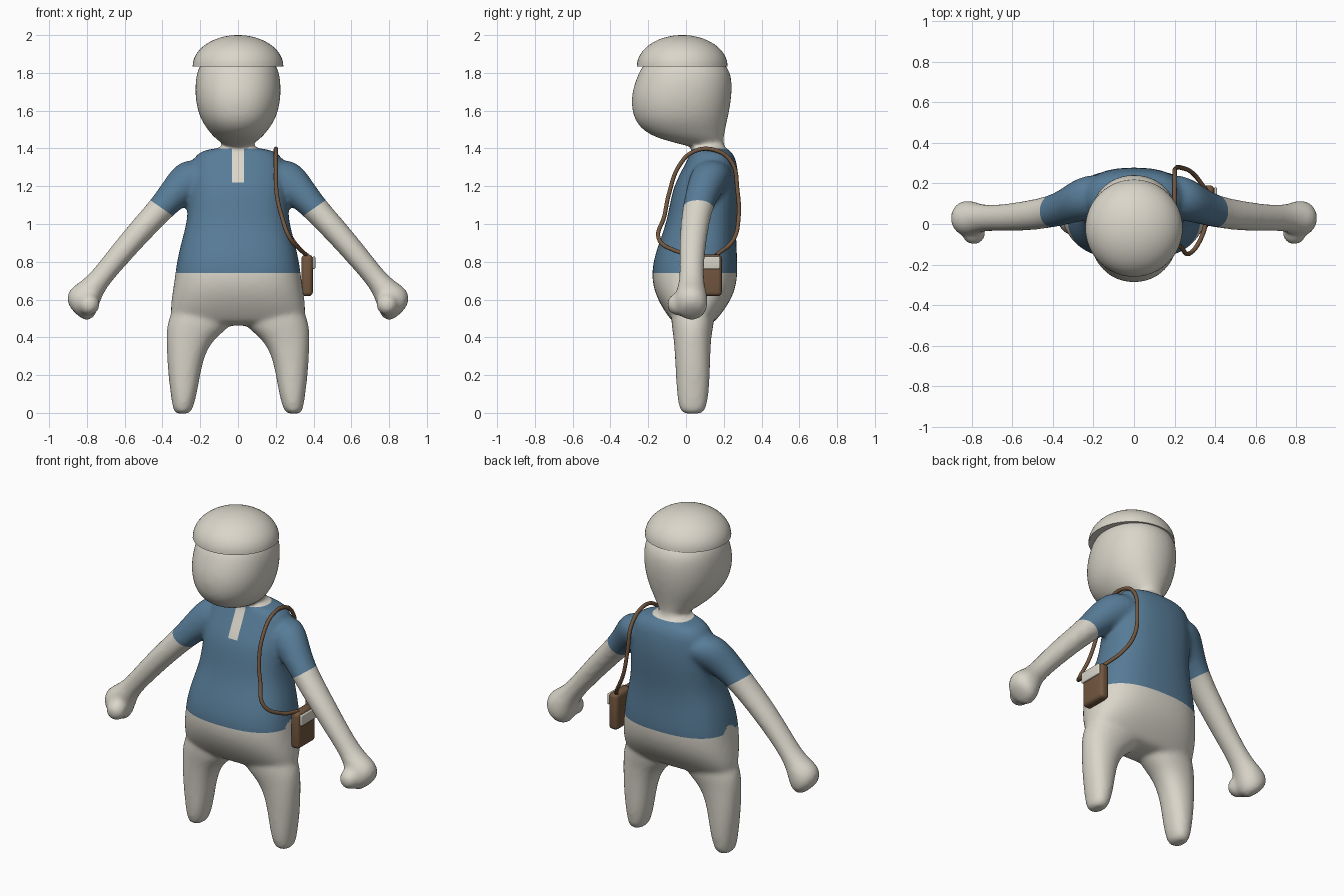
import bpy, bmesh, math
from mathutils import Vector, Matrix

start = bpy.data.objects.get("Cube")
if start:
    bpy.data.objects.remove(start)


def material(name, rgb):
    m = bpy.data.materials.new(name)
    m.use_nodes = True
    colour = (*rgb, 1)
    m.diffuse_color = colour
    m.node_tree.nodes["Principled BSDF"].inputs["Base Color"].default_value = colour
    return m


cream = material("cream", (0.70, 0.67, 0.59))
blue = material("shirt blue", (0.095, 0.20, 0.31))
brown = material("leather brown", (0.17, 0.095, 0.05))


def finish(name, bm, mats, angle=60):
    mesh = bpy.data.meshes.new(name)
    bmesh.ops.recalc_face_normals(bm, faces=bm.faces)
    bm.to_mesh(mesh)
    bm.free()
    obj = bpy.data.objects.new(name, mesh)
    bpy.context.collection.objects.link(obj)
    for m in mats:
        mesh.materials.append(m)
    bpy.ops.object.select_all(action='DESELECT')
    obj.select_set(True)
    bpy.context.view_layer.objects.active = obj
    bpy.ops.object.shade_smooth_by_angle(angle=math.radians(angle))
    return obj


def loft(bm, sections, u, power=2.0, count=20):
    """Closed tube through (centre, radius along u, radius along y)."""
    rings = []
    for c, ra, rb in sections:
        ring = []
        for i in range(count):
            a = math.tau * i / count
            ca, sa = math.cos(a), math.sin(a)
            p = Vector(c) + u * math.copysign(abs(ca) ** (2 / power), ca) * ra
            p.y += math.copysign(abs(sa) ** (2 / power), sa) * rb
            ring.append(bm.verts.new(p))
        rings.append(ring)
    for r, s in zip(rings, rings[1:]):
        for i in range(count):
            j = (i + 1) % count
            bm.faces.new((r[i], r[j], s[j], s[i]))
    bm.faces.new(rings[0][::-1])
    bm.faces.new(rings[-1])


bm = bmesh.new()
X = Vector((1, 0, 0))


def upright(rows):
    return [((0, (f + b) / 2, z), w, (b - f) / 2) for z, w, f, b in rows]


# Torso and neck: height, half width, front, back
loft(bm, upright([
    (0.46, 0.33, -0.05, 0.13), (0.5, 0.365, -0.09, 0.17), (0.6, 0.357, -0.155, 0.245),
    (0.7, 0.34, -0.185, 0.275), (0.8, 0.328, -0.178, 0.275), (0.9, 0.305, -0.145, 0.268),
    (1.0, 0.275, -0.108, 0.268), (1.1, 0.268, -0.088, 0.277), (1.2, 0.265, -0.068, 0.282),
    (1.3, 0.25, -0.015, 0.275), (1.36, 0.235, 0.015, 0.26), (1.395, 0.18, 0.03, 0.23),
    (1.4, 0.09, 0.035, 0.205), (1.43, 0.072, 0.03, 0.2), (1.5, 0.06, 0.04, 0.19)]), X, 2.5)

# Head
loft(bm, upright([
    (1.405, 0.05, 0.03, 0.19), (1.43, 0.09, -0.06, 0.2), (1.46, 0.13, -0.17, 0.203),
    (1.5, 0.163, -0.235, 0.21), (1.55, 0.198, -0.275, 0.222), (1.62, 0.222, -0.293, 0.237),
    (1.7, 0.231, -0.29, 0.247), (1.78, 0.226, -0.262, 0.245), (1.84, 0.208, -0.235, 0.22),
    (1.9, 0.15, -0.16, 0.14)]), X, 2.15)

for side in (1, -1):
    # Legs: height, inner x, outer x, front, back
    legs = [(-0.006, 0.265, 0.325, -0.01, 0.08), (0.012, 0.24, 0.345, -0.035, 0.105),
            (0.1, 0.217, 0.357, -0.05, 0.122), (0.2, 0.2, 0.37, -0.054, 0.127),
            (0.3, 0.178, 0.377, -0.06, 0.13), (0.38, 0.135, 0.38, -0.065, 0.133),
            (0.43, 0.075, 0.38, -0.072, 0.14), (0.48, 0.02, 0.375, -0.08, 0.15),
            (0.6, 0.02, 0.33, -0.08, 0.15)]
    loft(bm, [((side * (i + o) / 2, (f + b) / 2, z), (o - i) / 2, (b - f) / 2)
              for z, i, o, f, b in legs], X, 2.2)
    # Arms with hands: x, y, z, thickness in elevation, thickness in depth
    arms = [(0.12, 0.14, 1.28, 0.10, 0.10), (0.23, 0.135, 1.25, 0.122, 0.115),
            (0.32, 0.095, 1.18, 0.09, 0.095), (0.405, 0.06, 1.085, 0.071, 0.08),
            (0.53, 0.04, 0.95, 0.067, 0.075), (0.65, 0.03, 0.81, 0.061, 0.067),
            (0.74, 0.03, 0.70, 0.057, 0.065), (0.785, 0.028, 0.64, 0.075, 0.08),
            (0.82, 0.026, 0.59, 0.1, 0.093), (0.847, 0.03, 0.547, 0.088, 0.08),
            (0.86, 0.03, 0.525, 0.045, 0.045)]
    tilt = Vector((0.72 * side, 0, 0.69))
    loft(bm, [((x * side, y, z), a, b) for x, y, z, a, b in arms], tilt)
    # Thumb
    bmesh.ops.create_uvsphere(bm, u_segments=16, v_segments=10, radius=0.06,
                              matrix=Matrix.Translation((side * 0.79, -0.043, 0.575)))

# Fuse the limbs into one smooth skin
bmesh.ops.recalc_face_normals(bm, faces=bm.faces)
rough = bpy.data.meshes.new("body_rough")
bm.to_mesh(rough)
bm.free()
base = bpy.data.objects.new("body_rough", rough)
bpy.context.collection.objects.link(base)
sub = base.modifiers.new("round", 'SUBSURF')
sub.levels = 2
fuse = base.modifiers.new("fuse", 'REMESH')
fuse.mode = 'VOXEL'
fuse.voxel_size = 0.013
soft = base.modifiers.new("soften", 'SMOOTH')
soft.factor = 0.5
soft.iterations = 8
skin = bpy.data.meshes.new_from_object(base.evaluated_get(bpy.context.evaluated_depsgraph_get()))
bm = bmesh.new()
bm.from_mesh(skin)
bpy.data.objects.remove(base)


def cut(point, normal, where):
    faces = [f for f in bm.faces if where(f.calc_center_median())]
    geom = faces + list({e for f in faces for e in f.edges}) + list({v for f in faces for v in f.verts})
    bmesh.ops.bisect_plane(bm, geom=geom, plane_co=point, plane_no=normal, dist=1e-5)


# Clothing edges cut into the skin
HEM, COLLAR, PLACKET, HALF = 0.74, 1.4, 1.22, 0.031
cuff, cuff_dir = Vector((0.405, 0, 1.085)), Vector((0.57, 0, -0.82))
for z in (HEM, COLLAR):
    cut((0, 0, z), (0, 0, 1), lambda c: abs(c.z - z) < 0.05 and abs(c.x) < 0.5)
for s in (1, -1):
    cut((cuff.x * s, 0, cuff.z), (cuff_dir.x * s, 0, cuff_dir.z),
        lambda c: c.x * s > 0.32 and c.z > 0.95)
    cut((HALF * s, 0, 0), (1, 0, 0), lambda c: PLACKET - 0.05 < c.z < COLLAR + 0.02 and c.y < 0.1)
cut((0, 0, PLACKET), (0, 0, 1), lambda c: abs(c.x) < HALF and abs(c.z - PLACKET) < 0.05 and c.y < 0.1)


def is_shirt(c):
    mirrored = Vector((abs(c.x), 0, c.z))
    bare_arm = mirrored.x > 0.325 and (mirrored - cuff).dot(cuff_dir) > 0
    placket = abs(c.x) < HALF and c.z > PLACKET and c.y < 0.1
    return HEM < c.z < COLLAR and not bare_arm and not placket


for f in bm.faces:
    f.material_index = int(is_shirt(f.calc_center_median()))
finish("body", bm, [cream, blue])

# Domed cap with a flat underside
bm = bmesh.new()
bmesh.ops.create_uvsphere(bm, u_segments=48, v_segments=32, radius=1)
bmesh.ops.bisect_plane(bm, geom=bm.verts[:] + bm.edges[:] + bm.faces[:], plane_co=(0, 0, 0),
                       plane_no=(0, 0, 1), clear_inner=True, dist=1e-4)
bmesh.ops.holes_fill(bm, edges=[e for e in bm.edges if e.is_boundary])
bmesh.ops.transform(bm, verts=bm.verts,
                    matrix=Matrix.Translation((0, -0.02, 1.835)) @ Matrix.Diagonal((0.24, 0.24, 0.165, 1)))
finish("cap", bm, [cream], 40)


def rounded_box(name, centre, size, radius, mat):
    bm = bmesh.new()
    bmesh.ops.create_cube(bm, size=1, matrix=Matrix.Translation(centre) @ Matrix.Diagonal((*size, 1)))
    bmesh.ops.bevel(bm, geom=bm.edges[:], offset=radius, segments=4, profile=0.5, affect='EDGES')
    return finish(name, bm, [mat])


# Shoulder bag hanging at the left hip
rounded_box("bag", (0.366, 0.105, 0.728), (0.06, 0.17, 0.22), 0.022, brown)
rounded_box("bag_flap", (0.402, 0.105, 0.795), (0.014, 0.15, 0.066), 0.006, cream)

# Strap looping over the left shoulder
path = [(0.365, 0.06, 0.835), (0.335, -0.06, 0.86), (0.275, -0.145, 0.925), (0.232, -0.115, 1.04),
        (0.205, -0.09, 1.16), (0.2, -0.035, 1.31), (0.2, 0.04, 1.383), (0.2, 0.15, 1.392),
        (0.2, 0.24, 1.33), (0.205, 0.272, 1.18), (0.23, 0.278, 1.03), (0.29, 0.25, 0.915),
        (0.36, 0.16, 0.835)]
curve = bpy.data.curves.new("bag_strap", 'CURVE')
curve.dimensions = '3D'
curve.bevel_depth = 0.011
curve.bevel_resolution = 3
curve.resolution_u = 8
spline = curve.splines.new('BEZIER')
spline.bezier_points.add(len(path) - 1)
for bp, co in zip(spline.bezier_points, path):
    bp.co = co
    bp.handle_left_type = bp.handle_right_type = 'AUTO'
curve.materials.append(brown)
bpy.context.collection.objects.link(bpy.data.objects.new("bag_strap", curve))
